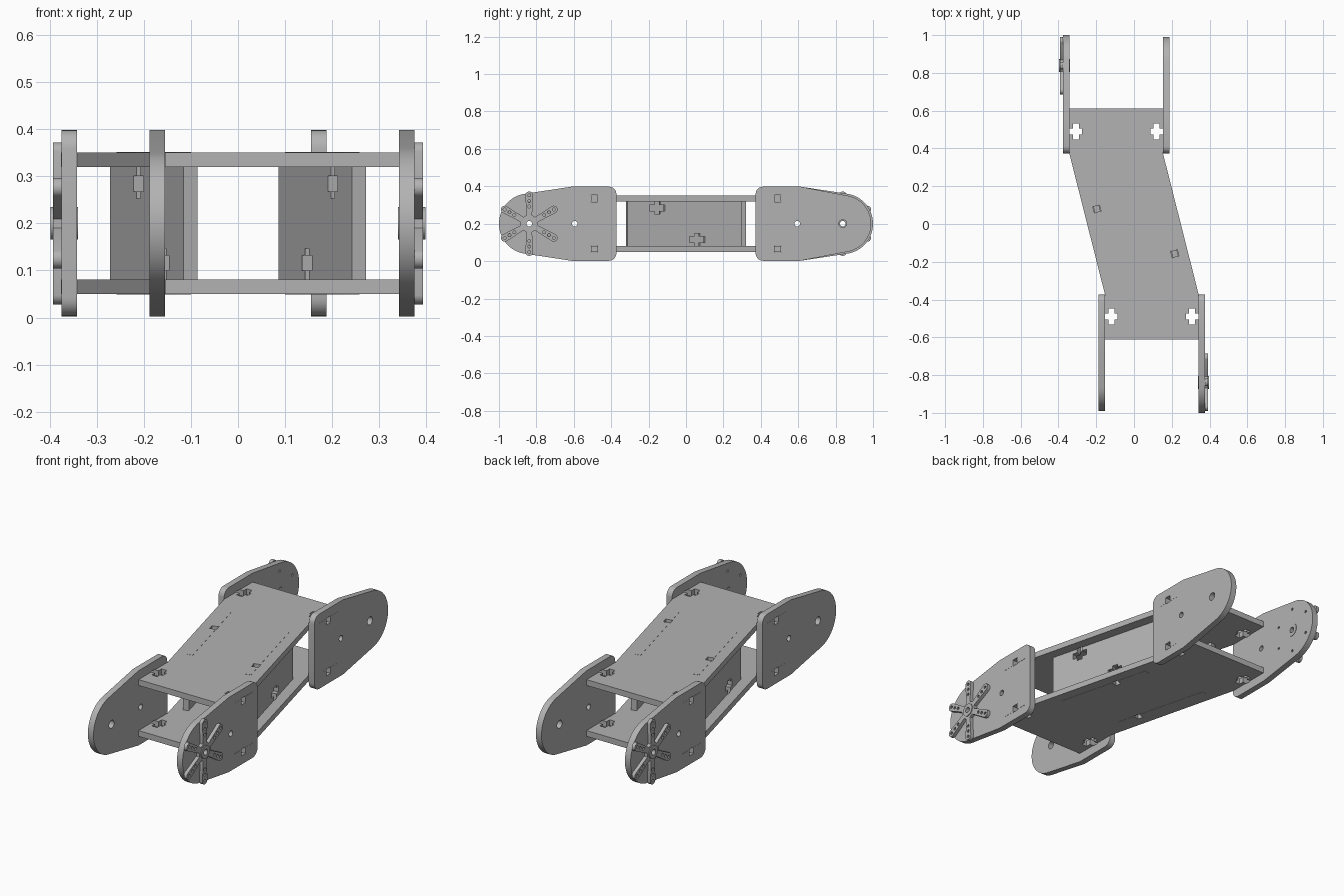
import bpy, bmesh
from math import sin, cos, pi, radians
from mathutils import Matrix, Vector

if "Cube" in bpy.data.objects:
    bpy.data.objects.remove(bpy.data.objects["Cube"])

# One plain grey for the whole frame
grey = bpy.data.materials.new("plain grey")
grey.use_nodes = True
colour = (0.45, 0.45, 0.45, 1)
grey.diffuse_color = colour
grey.node_tree.nodes["Principled BSDF"].inputs["Base Color"].default_value = colour

THICK = 0.033
MID = 0.2
HALF_TURN = Matrix.Rotation(pi, 4, "Z")


def arc(x, y, r, start, end, n):
    """Points on an arc, angles in degrees."""
    angles = [radians(start + (end - start) * i / n) for i in range(n + 1)]
    return [(x + r * cos(a), y + r * sin(a)) for a in angles]


def circle(x, y, r, n=24):
    return arc(x, y, r, 0, 360, n)[:-1]


def square(x, y, h):
    return [(x - h, y - h), (x + h, y - h), (x + h, y + h), (x - h, y + h)]


def upright(x, y, z, angle=0):
    """Frame for standing sheets: local x runs along the sheet, local y goes up."""
    u = Vector((-sin(angle), cos(angle), 0))
    n = Vector((cos(angle), sin(angle), 0))
    m = Matrix((u, (0, 0, 1), n)).transposed().to_4x4()
    return Matrix.Translation((x, y, z)) @ m


def sheet(name, loops, thickness, matrix):
    """Cut a flat sheet from an outline and its holes."""
    curve = bpy.data.curves.new(name, "CURVE")
    curve.dimensions = "2D"
    curve.fill_mode = "BOTH"
    curve.extrude = thickness / 2
    for loop in loops:
        spline = curve.splines.new("POLY")
        spline.points.add(len(loop) - 1)
        for point, (x, y) in zip(spline.points, loop):
            point.co = (x, y, 0, 1)
        spline.use_cyclic_u = True
    obj = bpy.data.objects.new(name, curve)
    bpy.context.collection.objects.link(obj)
    bpy.ops.object.select_all(action="DESELECT")
    obj.select_set(True)
    bpy.context.view_layer.objects.active = obj
    bpy.ops.object.convert(target="MESH")
    obj = bpy.context.view_layer.objects.active
    mesh = obj.data
    bm = bmesh.new()
    bm.from_mesh(mesh)
    bmesh.ops.remove_doubles(bm, verts=bm.verts, dist=1e-5)
    bmesh.ops.transform(bm, matrix=matrix, verts=bm.verts)
    bmesh.ops.recalc_face_normals(bm, faces=bm.faces)
    bm.to_mesh(mesh)
    bm.free()
    mesh.materials.clear()
    mesh.materials.append(grey)
    bpy.ops.object.shade_smooth_by_angle(angle=radians(30))
    return obj


def joint(x, y, along, out, before, after, length):
    """Tab on an edge, split by a bolt slot with a nut pocket."""
    gap, bar = 0.016, 0.042
    left = [(-gap, length), (-gap, -0.02), (-bar, -0.02),
            (-bar, -0.052), (-gap, -0.052), (-gap, -0.067)]
    right = [(-s, d) for s, d in reversed(left)]
    local = [(-before, 0), (-before, length)] + left + right + [(after, length), (after, 0)]
    return [(x + along[0] * s + out[0] * d, y + along[1] * s + out[1] * d)
            for s, d in local]


# Upper and lower decks: skewed plates with tabs through the side plates
TAB = THICK + 0.001
SLOT_Y = 0.49
half_deck = ([(-0.342, 0.612)]
             + joint(-0.342, SLOT_Y, (0, -1), (-1, 0), 0.08, 0.08, TAB)
             + [(-0.342, 0.372), (-0.154, -0.372)]
             + joint(-0.154, -SLOT_Y, (0, -1), (-1, 0), 0.08, 0.08, TAB)
             + [(-0.154, -0.612)])
deck = half_deck + [(-x, -y) for x, y in half_deck]

# Diagonal walls: centre, upper bolt position, lower bolt position
SKEW = 0.25
WALLS = {"left_wall": (0.179, -0.012, -0.15, 0.07),
         "right_wall": (-0.179, 0.012, 0.07, -0.15)}


def bolt_hole(x, y, u):
    points = square(0, u, 0.018)
    return [(x + a * cos(SKEW) - b * sin(SKEW), y + a * sin(SKEW) + b * cos(SKEW))
            for a, b in points]


for name, z, column in (("upper_deck", 0.335, 2), ("lower_deck", 0.065, 3)):
    holes = [bolt_hole(w[0], w[1], w[column]) for w in WALLS.values()]
    sheet(name, [deck] + holes, 0.031, Matrix.Translation((0, 0, z)))

for name, (x, y, top, bottom) in WALLS.items():
    end, height, reach, tab = 0.315, 0.12, 0.26, 0.0315
    outline = ([(-end, -height), (-end, height)]
               + joint(0 + top, height, (1, 0), (0, 1), reach + top, reach - top, tab)
               + [(end, height), (end, -height)]
               + joint(bottom, -height, (-1, 0), (0, -1), reach - bottom, reach + bottom, tab))
    sheet(name, [outline], 0.031, upright(x, y, MID, SKEW))

# Side plate outline: square inner end, tapered rounded outer end
HUB_Y = 0.838
H = 0.198


def side_outline(radius):
    upper = (arc(0.412, H - 0.04, 0.04, 180, 90, 6) + [(0.612, H)]
             + arc(HUB_Y, 0, radius, 80, 0, 16))
    return upper + [(y, -z) for y, z in reversed(upper[:-1])]


# Six-armed servo horn outline
ARMS = [30 + 60 * i for i in range(6)]
horn_outline, horn_holes, mount_holes = [], [], []
for a in ARMS:
    turn = Matrix.Rotation(radians(a), 2)
    arm = [(0.045, -0.015)] + arc(0.151, 0, 0.021, -85, 85, 8) + [(0.045, 0.015)]
    for p in arm:
        v = turn @ Vector(p)
        horn_outline.append((v.x, v.y))
    for r in (0.092, 0.122, 0.152):
        v = turn @ Vector((r, 0))
        horn_holes.append(circle(v.x, v.y, 0.008, 10))
    v = turn @ Vector((0.122, 0))
    mount_holes.append(circle(HUB_Y + v.x, v.y, 0.007, 10))

# Each end of the frame has a horn plate and an idler plate
for end, turn in (("rear", Matrix.Identity(4)), ("front", HALF_TURN)):
    common = [square(SLOT_Y, 0.135, 0.018), square(SLOT_Y, -0.135, 0.018),
              circle(0.595, 0, 0.015)]
    sheet(end + "_horn_plate",
          [side_outline(0.162)] + common + [circle(HUB_Y, 0, 0.034)] + mount_holes,
          THICK, turn @ upright(-0.3585, 0, MID))
    sheet(end + "_idler_plate",
          [side_outline(0.152)] + common + [circle(HUB_Y, 0, 0.021)],
          THICK, turn @ upright(0.171, 0, MID))
    sheet(end + "_servo_horn", [horn_outline, circle(0, 0, 0.033)] + horn_holes,
          0.018, turn @ upright(-0.384, HUB_Y, MID))
    sheet(end + "_hub", [circle(0, 0, 0.0345, 32), circle(0, 0, 0.015)],
          0.058, turn @ upright(-0.3685, HUB_Y, MID))
